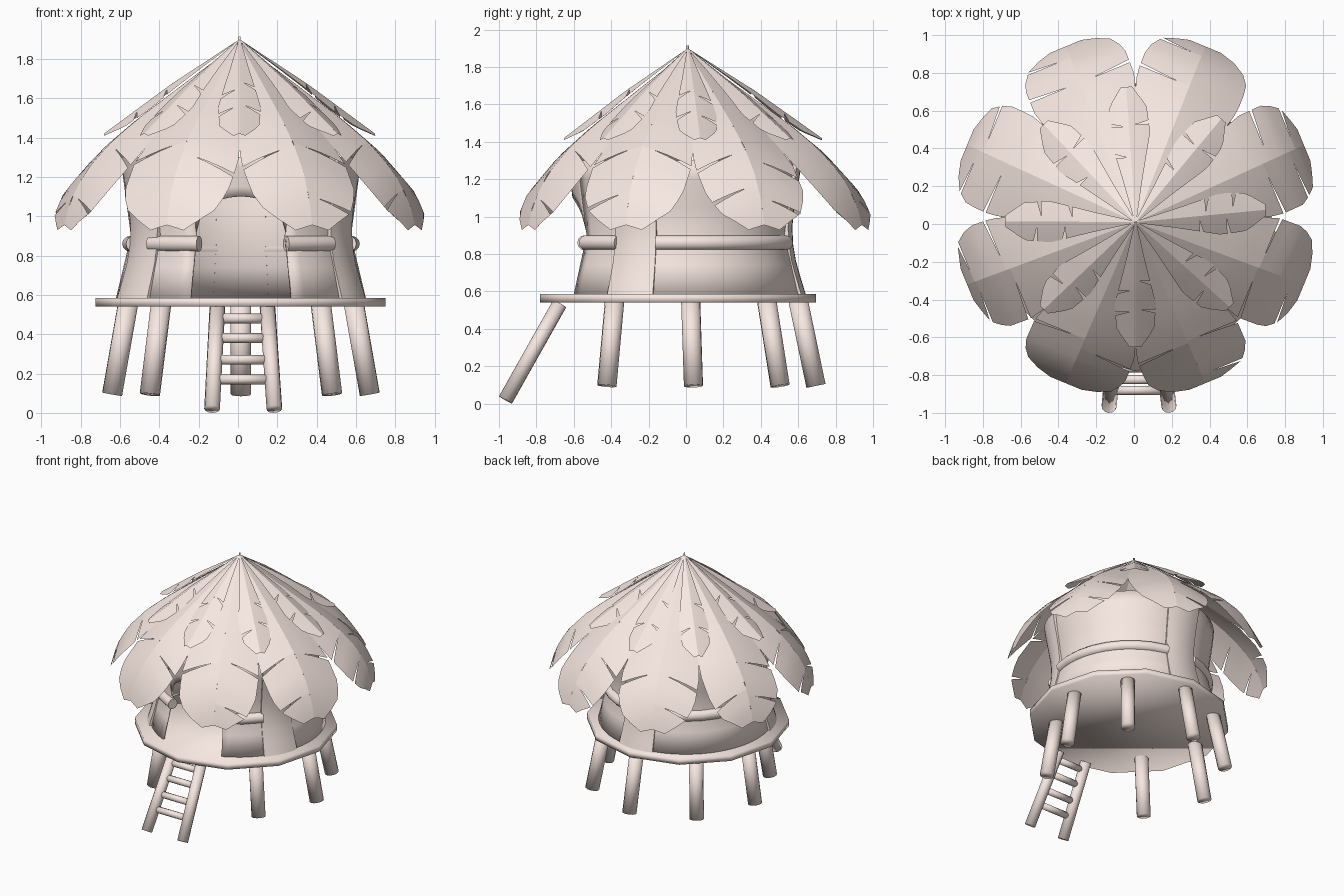
import bpy, bmesh, math, random
from mathutils import Vector

if "Cube" in bpy.data.objects:
    bpy.data.objects.remove(bpy.data.objects["Cube"])

random.seed(4)
CX, CY = 0.015, -0.02

MAT = bpy.data.materials.new("pale_clay")
MAT.diffuse_color = (0.93, 0.80, 0.75, 1)
MAT.use_nodes = True
MAT.node_tree.nodes["Principled BSDF"].inputs["Base Color"].default_value = MAT.diffuse_color


def finish(name, bm, angle=35, weld=True):
    if weld:
        bmesh.ops.remove_doubles(bm, verts=bm.verts, dist=0.0005)
        bmesh.ops.recalc_face_normals(bm, faces=bm.faces)
    me = bpy.data.meshes.new(name)
    bm.to_mesh(me)
    bm.free()
    me.materials.append(MAT)
    ob = bpy.data.objects.new(name, me)
    bpy.context.collection.objects.link(ob)
    bpy.ops.object.select_all(action='DESELECT')
    ob.select_set(True)
    bpy.context.view_layer.objects.active = ob
    bpy.ops.object.shade_smooth_by_angle(angle=math.radians(angle))
    return ob


def interp(pts, x):
    for (a, b), (c, d) in zip(pts, pts[1:]):
        if x <= c:
            return b + (d - b) * (x - a) / (c - a)
    return pts[-1][1]


def grid(bm, fn, nu, nv):
    vs = [[bm.verts.new(fn(i / nu, j / nv)) for j in range(nv + 1)] for i in range(nu + 1)]
    for i in range(nu):
        for j in range(nv):
            bm.faces.new((vs[i][j], vs[i + 1][j], vs[i + 1][j + 1], vs[i][j + 1]))


def polar(deg, r, z, cy=CY):
    a = math.radians(deg)
    return Vector((CX + r * math.cos(a), cy + r * math.sin(a), z))


def pole(name, p, q, r, n=12):
    p, q = Vector(p), Vector(q)
    bm = bmesh.new()
    bmesh.ops.create_cone(bm, cap_ends=True, segments=n, radius1=r, radius2=r, depth=(q - p).length)
    ob = finish(name, bm, angle=180)
    ob.location = (p + q) / 2
    ob.rotation_euler = (q - p).to_track_quat('Z', 'Y').to_euler()
    return ob


# platform, softly shaded all over
bm = bmesh.new()
bmesh.ops.create_cone(bm, cap_ends=True, segments=12, radius1=0.737, radius2=0.737, depth=0.045)
deck = finish("platform", bm, angle=180)
deck.location = (0.012, -0.043, 0.5625)

# stilts, with the ladder taking the front place
for k in range(7):
    a = -45 + 45 * k
    pole(f"stilt_{k + 1}", polar(a, 0.655, 0.095, 0.04), polar(a, 0.575, 0.55, 0.025), 0.052)

# ladder
for side, x0, x1 in (("left", -0.132, -0.105), ("right", 0.185, 0.15)):
    pole(f"ladder_rail_{side}", (x0, -0.965, 0.02), (x1, -0.675, 0.535), 0.04)
for k, z in enumerate((0.17, 0.27, 0.38, 0.48)):
    y = -0.965 + (z - 0.02) * 0.563
    w = 0.135 - 0.09 * (z - 0.17)
    pole(f"ladder_rung_{k + 1}", (0.024 - w, y, z), (0.024 + w, y, z), 0.025, 10)

# waisted wall with an arched doorway at the front
WALL = [(0.585, 0.635), (0.9, 0.56), (1.2, 0.6), (1.3, 0.61)]
DOOR = 24
bm = bmesh.new()


def door_top(deg):
    d = min(1, abs(deg + 90) / DOOR)
    return 0.92 + 0.18 * math.sqrt(1 - d * d)


def wall_side(u, v):
    a = -90 + DOOR + u * (360 - 2 * DOOR)
    z = interp([(0, 0.585), (0.4, 0.9), (0.8, 1.2), (1, 1.3)], v)
    return polar(a, interp(WALL, z), z)


def wall_over_door(u, v):
    a = -90 - DOOR + u * 2 * DOOR
    z = door_top(a) + v * (1.3 - door_top(a))
    return polar(a, interp(WALL, z), z)


grid(bm, wall_side, 48, 5)
grid(bm, wall_over_door, 16, 4)
wall = finish("wall", bm)
sol = wall.modifiers.new("thickness", 'SOLIDIFY')
sol.thickness = 0.012

# three bulged posts against the wall
for k, (mid, half) in enumerate(((-26, 12), (90, 13), (209, 14))):
    bm = bmesh.new()

    def post(u, v, mid=mid, half=half):
        z = 0.585 + 0.715 * v
        r = interp([(0.585, 0.66), (0.75, 0.61), (0.9, 0.585), (1.05, 0.598), (1.2, 0.625), (1.3, 0.64)], z)
        if u < 0.15 or u > 0.85:
            r = interp(WALL, z) - 0.005
        s = min(1, max(-1, (u - 0.5) / 0.3))
        return polar(mid + half * s, r - 0.008 * s * s, z)
    grid(bm, post, 10, 8)
    finish(f"wall_post_{k + 1}", bm, angle=40)

# round rail in four stretches between posts and doorway
for k, (a0, a1) in enumerate(((-14, 78), (102, 195), (-66, -37), (-143, -112))):
    bm = bmesh.new()
    n = 8 if k < 2 else 2

    def tube(u, v, a0=a0, a1=a1, back=0.562 if k < 2 else 0.5):
        t = 2 * math.pi * v
        return polar(a0 + (a1 - a0) * u, max(back, 0.565 + 0.04 * math.cos(t)), 0.86 + 0.04 * math.sin(t))
    grid(bm, tube, n, 12)
    bmesh.ops.remove_doubles(bm, verts=bm.verts, dist=0.0005)
    bmesh.ops.holes_fill(bm, edges=[e for e in bm.edges if e.is_boundary], sides=0)
    finish(f"wall_rail_{k + 1}", bm)


# palm leaf: two drooping halves meeting at a raised rib, split by narrow tears
def leaf(name, deg, path, outline, fold, droop, tears, gap):
    a = math.radians(deg)
    out = Vector((math.cos(a), math.sin(a), 0))
    side = Vector((-math.sin(a), math.cos(a), 0))
    rs = [(t, r) for t, r, z in path]
    zs = [(t, z) for t, r, z in path]
    bm = bmesh.new()
    for sgn in (-1, 1):
        picked = [t for t in tears if random.random() < 0.75]
        cuts = [0.0] + [t + random.uniform(-0.04, 0.04) for t in picked] + [1.0]
        for c, (t0, t1) in enumerate(zip(cuts, cuts[1:])):
            def half(u, s):
                start = t0 + (gap * max(0, s - 0.3) if c else 0)
                t = start + (t1 - start) * u
                w = interp(outline, t) * s
                r = interp(rs, t)
                p = out * r + side * sgn * w
                z = interp(zs, t) - droop * w * w - fold * w
                return Vector((0.008 + p.x, 0.01 + p.y + 0.04 * r, z))
            # keep the winding the same so every face looks up and out
            f = half if sgn > 0 else (lambda u, s: half(u, 1 - s))
            grid(bm, f, max(1, round((t1 - t0) * 16)), 4)
    finish(name, bm, angle=30, weld=False)


BIG = [(0, 0, 1.885), (0.25, 0.29, 1.685), (0.5, 0.56, 1.495), (0.65, 0.71, 1.375),
       (0.8, 0.85, 1.225), (0.92, 0.935, 1.07), (1, 0.965, 0.955)]
BIG_W = [(0, 0.004), (0.25, 0.125), (0.5, 0.24), (0.65, 0.285), (0.8, 0.285), (0.9, 0.23), (1, 0.09)]
SMALL = [(0, 0, 1.9), (0.5, 0.35, 1.67), (1, 0.69, 1.42)]
SMALL_W = [(0, 0.004), (0.3, 0.05), (0.65, 0.11), (0.85, 0.10), (1, 0.03)]
for k in range(8):
    leaf(f"roof_leaf_{k + 1}", 22.5 + 45 * k, BIG, BIG_W, 0.26, 0.4, (0.68, 0.87), 0.022)
    leaf(f"top_leaf_{k + 1}", 45 * k + random.uniform(-3, 5), SMALL, SMALL_W, 0.35, 0.5, (0.5, 0.72), 0.04)

# tip of the roof
pole("roof_tip", (0.008, 0.01, 1.86), (0.008, 0.01, 1.915), 0.006, 6)
